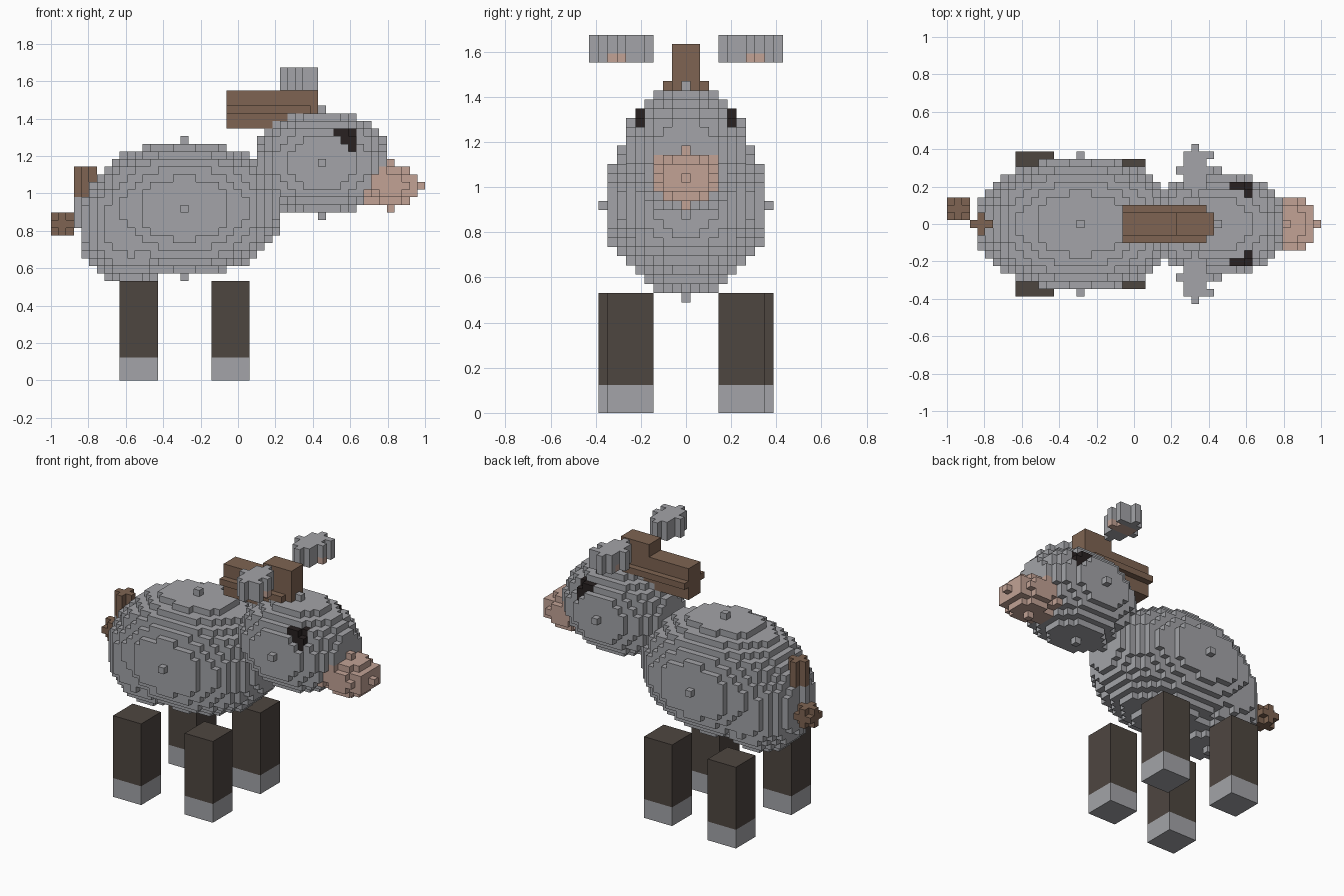
import bpy, bmesh
from mathutils import Vector

cube = bpy.data.objects.get("Cube")
if cube:
    bpy.data.objects.remove(cube, do_unlink=True)

V = 2 / 49  # edge length of one block


def make_mat(name, rgb):
    m = bpy.data.materials.new(name)
    m.use_nodes = True
    col = (*rgb, 1)
    m.diffuse_color = col
    m.node_tree.nodes["Principled BSDF"].inputs["Base Color"].default_value = col
    return m


GREY = make_mat("grey", (0.366, 0.371, 0.392))
BROWN = make_mat("brown", (0.209, 0.127, 0.084))
DARK = make_mat("dark_brown", (0.076, 0.061, 0.051))
PINK = make_mat("pink", (0.539, 0.361, 0.301))
BLACK = make_mat("black", (0.021, 0.015, 0.015))


def ellipsoid(c, r):
    """Block cells inside an ellipsoid with centre cell c and radii r."""
    span = [range(int(c[a] - r[a]) - 1, int(c[a] + r[a]) + 2) for a in range(3)]
    return {(i, j, k) for i in span[0] for j in span[1] for k in span[2]
            if sum(((p - q) / s) ** 2 for p, q, s in zip((i, j, k), c, r)) <= 1.0001}


def box(i0, i1, j0, j1, k0, k1):
    """Block cells of a box, both ends included."""
    return {(i, j, k) for i in range(i0, i1 + 1)
            for j in range(j0, j1 + 1) for k in range(k0, k1 + 1)}


# The corner offsets of each cell side, wound outward
SIDES = {
    (1, 0, 0): ((1, 0, 0), (1, 1, 0), (1, 1, 1), (1, 0, 1)),
    (-1, 0, 0): ((0, 0, 0), (0, 0, 1), (0, 1, 1), (0, 1, 0)),
    (0, 1, 0): ((0, 1, 0), (0, 1, 1), (1, 1, 1), (1, 1, 0)),
    (0, -1, 0): ((0, 0, 0), (1, 0, 0), (1, 0, 1), (0, 0, 1)),
    (0, 0, 1): ((0, 0, 1), (1, 0, 1), (1, 1, 1), (0, 1, 1)),
    (0, 0, -1): ((0, 0, 0), (0, 1, 0), (1, 1, 0), (1, 0, 0)),
}


def build(name, cells, mats, rule=lambda c: 0):
    """Skin a set of cells; rule gives the material index of a cell."""
    bm = bmesh.new()
    verts = {}
    for c in sorted(cells):
        for d, corners in SIDES.items():
            if tuple(a + b for a, b in zip(c, d)) in cells:
                continue
            face = []
            for o in corners:
                g = tuple(a + b for a, b in zip(c, o))
                if g not in verts:
                    verts[g] = bm.verts.new(Vector((g[0] * V - 1, (g[1] - 0.5) * V, g[2] * V)))
                face.append(verts[g])
            bm.faces.new(face).material_index = rule(c)
    me = bpy.data.meshes.new(name)
    bm.to_mesh(me)
    bm.free()
    for m in mats:
        me.materials.append(m)
    ob = bpy.data.objects.new(name, me)
    bpy.context.collection.objects.link(ob)
    return ob


def box_part(name, i0, i1, j0, j1, k0, k1, mat):
    """One plain box covering the given cells."""
    bm = bmesh.new()
    bmesh.ops.create_cube(bm, size=1)
    size = Vector((i1 - i0 + 1, j1 - j0 + 1, k1 - k0 + 1)) * V
    mid = Vector(((i0 + i1 + 1) * V / 2 - 1, (j0 + j1) * V / 2, (k0 + k1 + 1) * V / 2))
    for v in bm.verts:
        v.co = Vector(a * b for a, b in zip(v.co, size)) + mid
    me = bpy.data.meshes.new(name)
    bm.to_mesh(me)
    bm.free()
    me.materials.append(mat)
    ob = bpy.data.objects.new(name, me)
    bpy.context.collection.objects.link(ob)
    return ob


# Body with rounded rump
body = ellipsoid((17, 0, 22), (13, 9, 9)) | ellipsoid((10, 0, 20), (7, 7, 8))
body |= box(3, 3, 0, 0, 20, 23)
build("body", body, [GREY])


# Head, with eyes and the muzzle patch coloured by position
def head_colour(c):
    i, j, k = c
    if 37 <= i <= 39 and 4 <= abs(j) <= 5 and 30 <= k <= 32:
        return 1
    if i >= 41 and abs(j) <= 3 and 23 <= k <= 27:
        return 2
    return 0


muzzle = ellipsoid((44, 0, 25), (4, 3.6, 3))
head = ellipsoid((35, 0, 28), (9, 7, 7)) - muzzle
build("head", head, [GREY, BLACK, PINK], head_colour)
build("muzzle", muzzle, [PINK])

# Mane: long beam with a side ledge and a raised forelock
mane = box(23, 34, -1, 1, 33, 37) | box(23, 33, -2, 2, 35, 35) | box(30, 34, -1, 1, 38, 39)
build("mane", mane, [BROWN])

# Tail: cross-shaped strip and a tuft without corners
tail = box(3, 5, 0, 0, 24, 27) | box(4, 4, -1, 1, 24, 27)
build("tail", tail, [BROWN])
build("tail_tuft", ellipsoid((1, 2, 20), (1.45, 1.45, 1.45)), [BROWN])

# Ears: oval in plan, three blocks tall, pink on the lower inside
for side, s in (("left", 1), ("right", -1)):
    plan = {(i, j) for i in range(30, 35) for j in range(4, 11)
            if ((i - 32) / 2) ** 2 + ((j - 7) / 3) ** 2 <= 1.0001}
    plan.add((34, 9))
    plan.add((33, 9))
    ear = {(i, s * j, k) for i, j in plan for k in range(38, 41)}
    build(side + "_ear", ear, [GREY, PINK],
          lambda c: int(c[2] == 38 and abs(c[1]) in (7, 8) and c[0] >= 31))

# Legs and hooves; the rear pair stands one block wider
for side, s in (("left", 1), ("right", -1)):
    for end, i0, j0 in (("front", 21, 4), ("rear", 9, 5)):
        ja, jb = sorted((s * j0, s * (j0 + 4)))
        box_part(f"{end}_{side}_leg", i0, i0 + 4, ja, jb, 3, 12, DARK)
        box_part(f"{end}_{side}_hoof", i0, i0 + 4, ja, jb, 0, 2, GREY)
